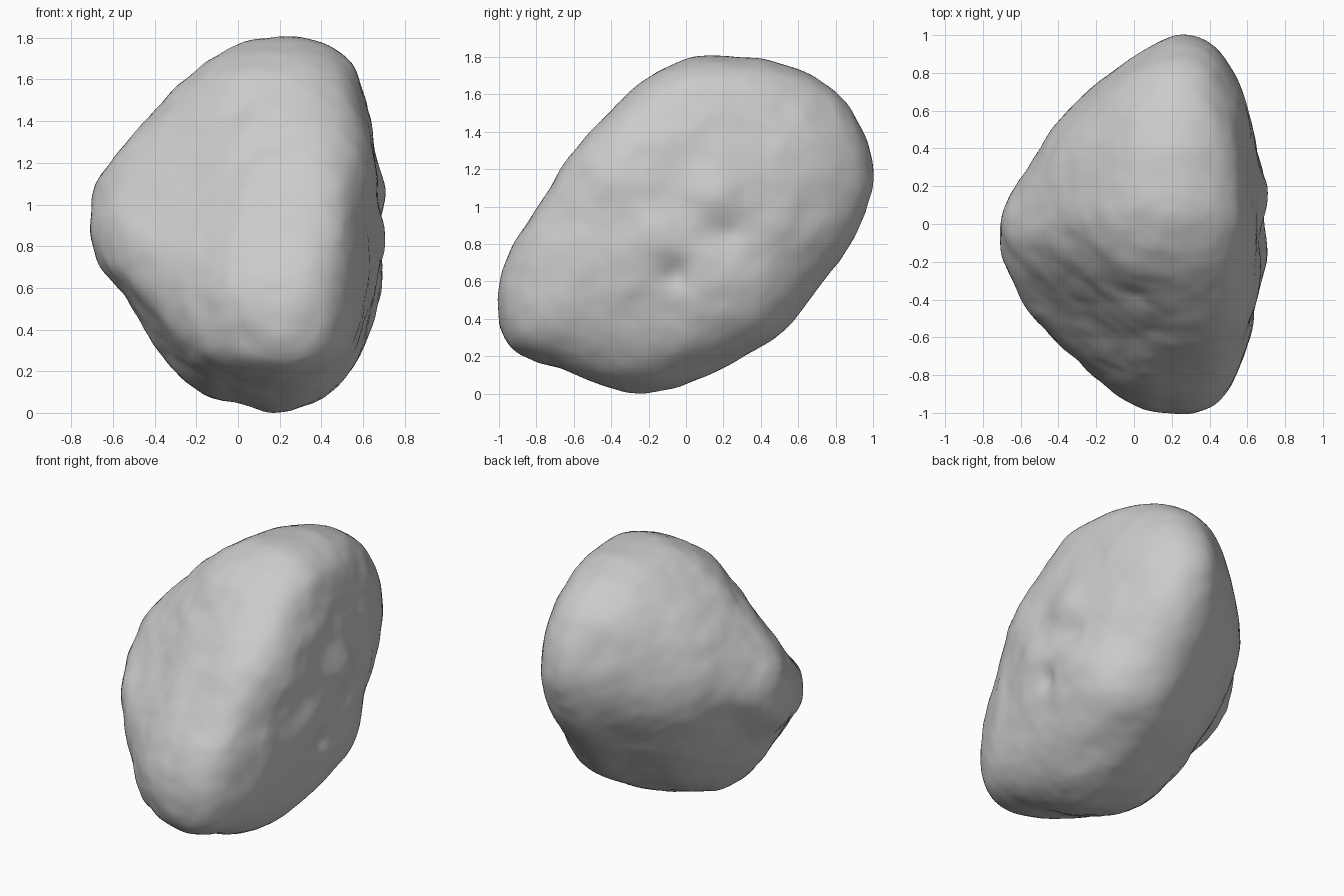
import bpy, bmesh, math
from mathutils import Vector, noise

cube = bpy.data.objects.get("Cube")
if cube:
    bpy.data.objects.remove(cube, do_unlink=True)

# Leaning oval outline (y, z) shared by every slice of the boulder
OUTLINE = [(.99, 1.12), (.97, 1.3), (.9, 1.46), (.78, 1.6), (.6, 1.73), (.36, 1.79),
           (.06, 1.81), (-.2, 1.69), (-.4, 1.5), (-.6, 1.28), (-.8, 1), (-.96, .74),
           (-1, .5), (-.97, .32), (-.87, .21), (-.6, .12), (-.25, 0), (.1, .1),
           (.28, .21), (.46, .31), (.62, .47), (.78, .68), (.92, .88)]

# Slices from the blunt peak to the flat side: x, y low, y high, z low, z high
SLICES = [(-.71, -.12, .04, .9, 1.07), (-.67, -.25, .14, .73, 1.16),
          (-.6, -.4, .25, .65, 1.25), (-.5, -.52, .39, .54, 1.36),
          (-.4, -.63, .56, .36, 1.48), (-.2, -.82, .74, .11, 1.66),
          (0, -.95, .88, .05, 1.79), (.15, -.99, .97, .01, 1.82),
          (.28, -1, 1, .02, 1.83), (.41, -.97, .95, .07, 1.8),
          (.51, -.87, .83, .16, 1.73), (.58, -.7, .68, .29, 1.63),
          (.63, -.5, .5, .48, 1.41), (.66, -.3, .32, .62, 1.2)]

# Local bumps and hollows: centre, radius, height
DENTS = [((.66, .15, 1.08), .15, .045), ((.66, -.16, .82), .16, .045),
         ((.66, -.05, .66), .08, -.035), ((.66, .22, .86), .1, -.03),
         ((0, -.38, 1.48), .08, -.02), ((-.2, -.45, 1.2), .3, -.035),
         ((-.5, -.25, .5), .2, .025), ((.05, .7, 1.55), .25, .03),
         ((.56, .28, .5), .3, .075), ((.56, -.38, 1.25), .28, .045)]


def counter_rounding(points, cyclic):
    # Push control points outward so the rounded surface passes through them
    points = [Vector(p) for p in points]
    result = []
    for i, p in enumerate(points):
        if not cyclic and i in (0, len(points) - 1):
            result.append(p)
        else:
            result.append(p + (2 * p - points[i - 1] - points[(i + 1) % len(points)]) / 6)
    return result


def build_slice(bm, outline, x, y0, y1, z0, z1):
    return [bm.verts.new((x, y0 + (y + 1) / 1.99 * (y1 - y0), z0 + z / 1.81 * (z1 - z0)))
            for y, z in outline]


def weathering(p):
    # Smoother on the back, rougher on the front slope, the peak and the flat side
    rough = 1.5 if p.x > .6 or (p.x < .2 and p.y < .1) else 1
    height = .012 * noise.noise(p * 3) + .007 * rough * noise.noise(p * 6)
    height += .003 * rough * noise.noise(p * 12)
    for centre, radius, amount in DENTS:
        height += amount * math.exp(-((p - Vector(centre)).length / radius) ** 2)
    return height


# Boulder body lofted through the slices
bm = bmesh.new()
outline = counter_rounding(OUTLINE, True)
rings = [build_slice(bm, outline, *s) for s in counter_rounding(SLICES, False)]
count = len(outline)
for a, b in zip(rings, rings[1:]):
    for i in range(count):
        j = (i + 1) % count
        bm.faces.new((a[i], a[j], b[j], b[i]))
bm.faces.new(rings[0])
bm.faces.new(rings[-1])
bmesh.ops.recalc_face_normals(bm, faces=bm.faces)
mesh = bpy.data.meshes.new("boulder")
bm.to_mesh(mesh)
bm.free()
boulder = bpy.data.objects.new("boulder", mesh)
bpy.context.collection.objects.link(boulder)
bpy.ops.object.select_all(action='DESELECT')
bpy.context.view_layer.objects.active = boulder
boulder.select_set(True)

# Round the form and give it an even skin
rounding = boulder.modifiers.new("rounding", 'SUBSURF')
rounding.levels = 2
skin = boulder.modifiers.new("skin", 'REMESH')
skin.mode = 'VOXEL'
skin.voxel_size = .03
relax = boulder.modifiers.new("relax", 'SMOOTH')
relax.iterations = 3
for modifier in (rounding, skin, relax):
    bpy.ops.object.modifier_apply(modifier=modifier.name)

# Press the weathered surface in and rest the boulder on the ground
mesh = boulder.data
normals = [v.normal.copy() for v in mesh.vertices]
for v, n in zip(mesh.vertices, normals):
    v.co += n * weathering(v.co.copy())
base = min(v.co.z for v in mesh.vertices)
for v in mesh.vertices:
    v.co.z -= base

# Plain stone colour
stone = bpy.data.materials.new("grey_stone")
stone.use_nodes = True
colour = (.6, .6, .6, 1)
stone.diffuse_color = colour
shader = stone.node_tree.nodes["Principled BSDF"]
shader.inputs["Base Color"].default_value = colour
shader.inputs["Roughness"].default_value = .9
mesh.materials.clear()
mesh.materials.append(stone)
bpy.ops.object.shade_smooth_by_angle(angle=math.radians(40))
